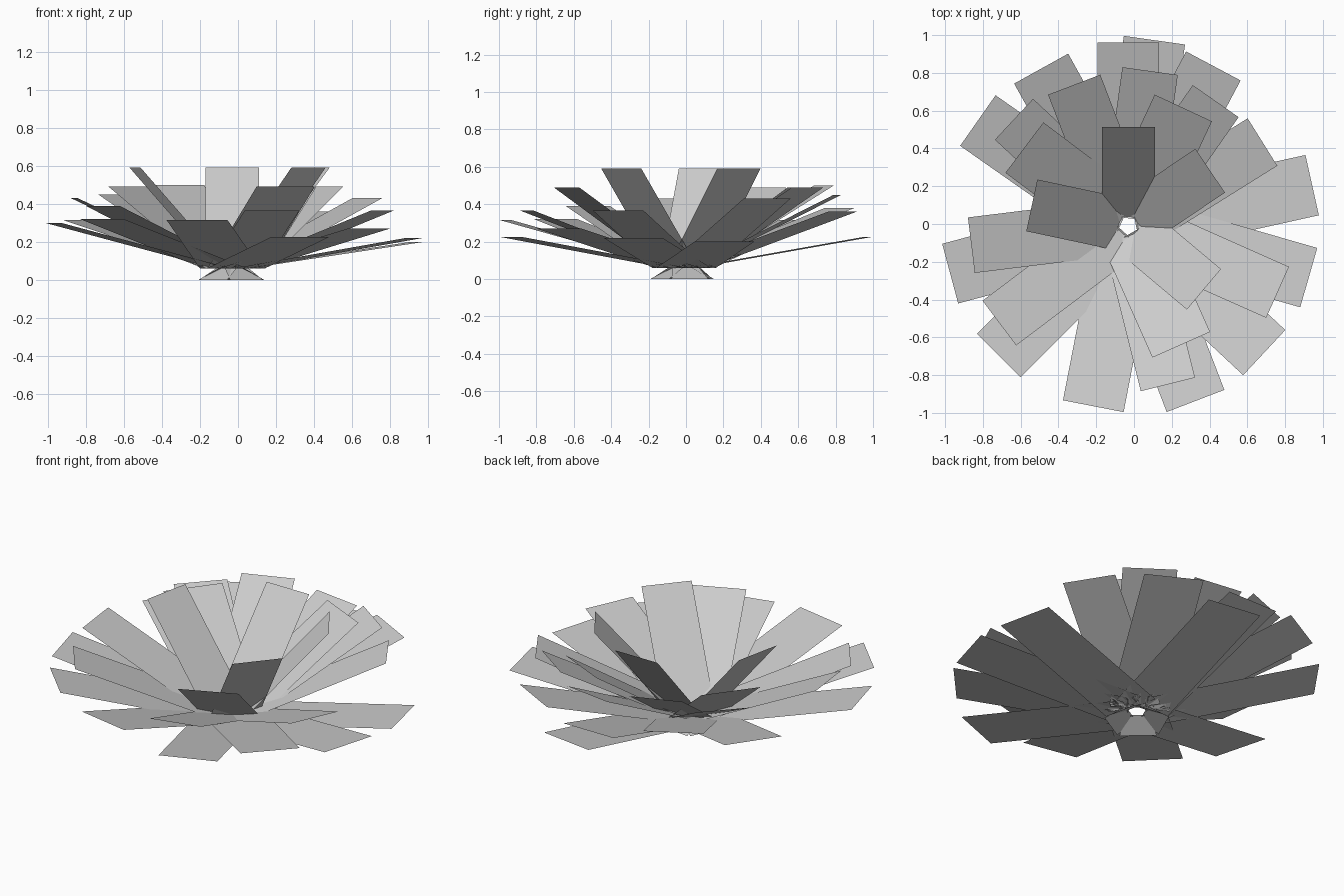
import bpy
from math import sin, cos, radians, sqrt
from mathutils import Vector

cube = bpy.data.objects.get("Cube")
if cube:
    bpy.data.objects.remove(cube)

mat = bpy.data.materials.new("pale grey")
mat.use_nodes = True
grey = (0.6, 0.6, 0.6, 1)
mat.diffuse_color = grey
mat.node_tree.nodes["Principled BSDF"].inputs["Base Color"].default_value = grey

AXIS = Vector((-0.03, -0.01, 0))   # petals radiate from this line
ROOT_R, ROOT_Z = 0.05, 0.06        # where each petal starts


def card(name, angle, inner, outer, root_width, tip_width):
    """Flat blade pointing along angle; inner and outer are (radius, height)."""
    a = radians(angle)
    out, side = Vector((cos(a), sin(a), 0)), Vector((-sin(a), cos(a), 0))
    verts = []
    for (r, z), w in ((inner, root_width), (outer, tip_width)):
        mid = AXIS + out * r + Vector((0, 0, z))
        verts += [mid + side * w / 2, mid - side * w / 2]
    mesh = bpy.data.meshes.new(name)
    mesh.from_pydata(verts, [], [(0, 1, 3, 2)])
    mesh.materials.append(mat)
    obj = bpy.data.objects.new(name, mesh)
    bpy.context.collection.objects.link(obj)


# Petal rings: name, length, width, then (direction, tip height) of each petal
rings = [
    ("inner_petal", 0.71, 0.28,
     [(90, .59), (168, .59), (-40, .59), (34, .59)]),
    ("second_petal", 0.77, 0.334,
     [(-66, .49), (143, .49), (65, .49)]),
    ("third_petal", 0.87, 0.296,
     [(-24, .365), (-76, .365), (217, .39), (187, .43), (137, .45),
      (111, .5), (82, .45), (55, .49), (32, .43)]),
    ("outer_petal", 0.957, 0.327,
     [(90, .32), (119, .38), (145, .315), (195, .3), (225, .32), (259, .315),
      (-69, .225), (-43, .27), (-16, .22), (12.5, .2), (82, .225), (62, .36)]),
]
for name, length, width, petals in rings:
    for i, (angle, tip_z) in enumerate(petals):
        reach = sqrt(length ** 2 - (tip_z - ROOT_Z) ** 2)
        card(f"{name}_{i + 1}", angle, (ROOT_R, ROOT_Z),
             (ROOT_R + reach, tip_z), width, width)

# Small sepals drooping to the ground under the bloom
for i in range(5):
    card(f"sepal_{i + 1}", 12 + 72 * i, (0.04, 0.065), (0.15, 0), 0.14, 0.2)
